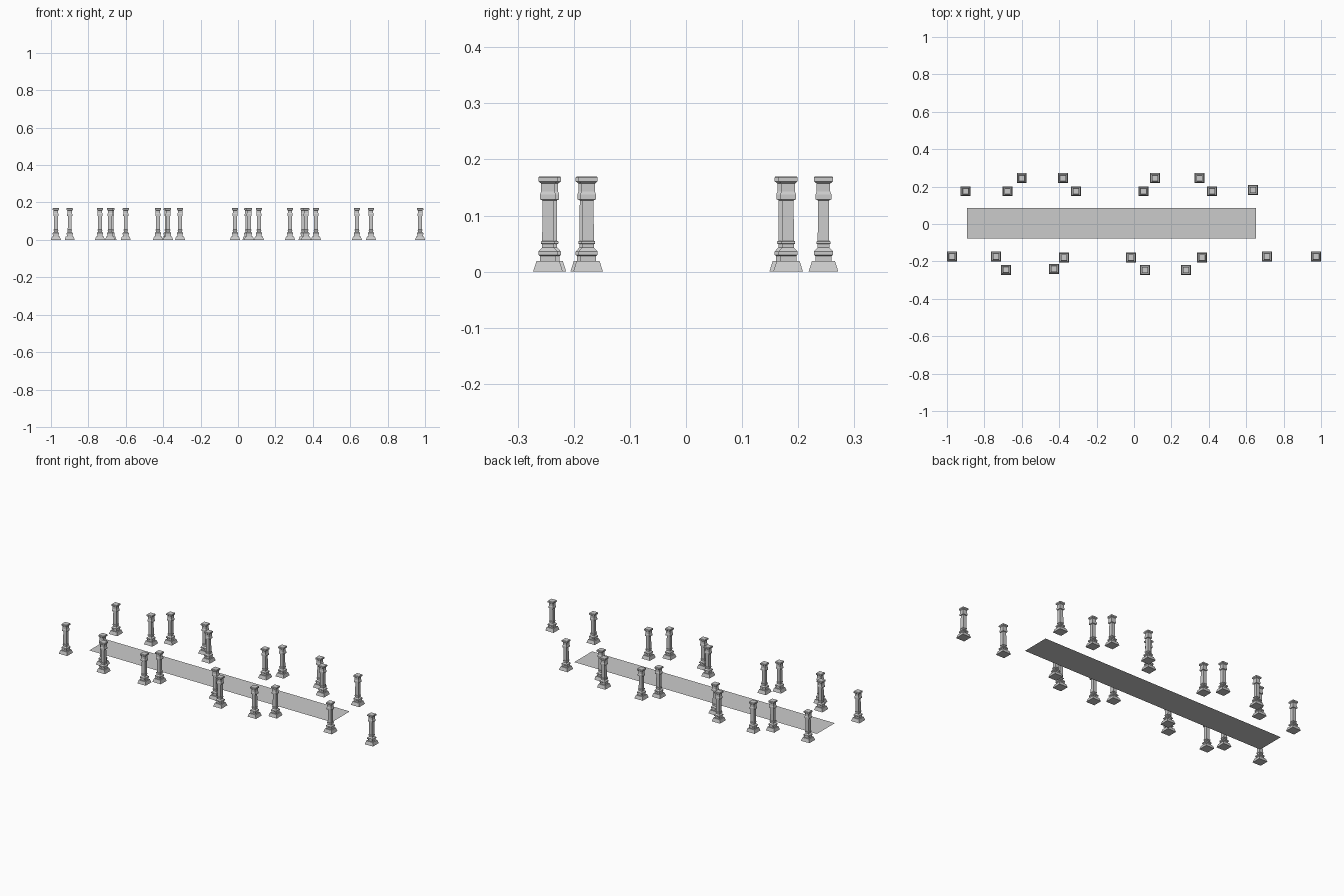
import bpy, bmesh

stone = bpy.data.materials.new("grey_stone")
stone.diffuse_color = (0.6, 0.6, 0.6, 1)

# Square pillar profile: (half width, height)
PROFILE = [
    (0.0265, 0.0), (0.0205, 0.019),      # flared plinth
    (0.0145, 0.019), (0.0145, 0.028),    # step
    (0.0170, 0.030), (0.0170, 0.036),    # lower moulding
    (0.0125, 0.041), (0.0105, 0.043),
    (0.0105, 0.049), (0.0125, 0.050),    # ring at the foot of the shaft
    (0.0125, 0.054), (0.0103, 0.055),
    (0.0098, 0.127),                     # shaft
    (0.0140, 0.129), (0.0140, 0.138),    # upper band
    (0.0120, 0.143), (0.0120, 0.157),    # neck
    (0.0170, 0.161), (0.0170, 0.168),    # cap slab
    (0.0155, 0.170),
]

# Pillar centres, back side then front side
PILLARS = [
    (-0.600, 0.245), (-0.380, 0.245), (0.112, 0.245), (0.350, 0.245),
    (-0.900, 0.175), (-0.676, 0.175), (-0.310, 0.175), (0.050, 0.175),
    (0.417, 0.175), (0.636, 0.182),
    (-0.9735, -0.1745), (-0.738, -0.1745), (0.711, -0.1745), (0.9735, -0.1745),
    (-0.374, -0.1795), (-0.016, -0.1795), (0.364, -0.1795),
    (-0.684, -0.245), (-0.428, -0.240), (0.059, -0.246), (0.278, -0.246),
]


def finish(bm, name):
    bmesh.ops.recalc_face_normals(bm, faces=bm.faces)
    mesh = bpy.data.meshes.new(name)
    bm.to_mesh(mesh)
    bm.free()
    mesh.materials.append(stone)
    return mesh


def place(mesh, name, loc=(0, 0, 0)):
    ob = bpy.data.objects.new(name, mesh)
    ob.location = loc
    bpy.context.collection.objects.link(ob)


# Pillar: square rings lofted along the profile, closed at both ends
bm = bmesh.new()
rings = [[bm.verts.new((sx * r, sy * r, z))
          for sx, sy in ((-1, -1), (1, -1), (1, 1), (-1, 1))] for r, z in PROFILE]
for low, high in zip(rings, rings[1:]):
    for i in range(4):
        j = (i + 1) % 4
        bm.faces.new((low[i], low[j], high[j], high[i]))
bm.faces.new(rings[0][::-1])
bm.faces.new(rings[-1])
pillar = finish(bm, "pillar")
for n, (x, y) in enumerate(PILLARS, 1):
    place(pillar, f"pillar_{n:02d}", (x, y, 0))

# Flat walkway between the two rows
bm = bmesh.new()
bm.faces.new([bm.verts.new(p) for p in
              ((-0.893, -0.077, 0), (0.652, -0.077, 0), (0.652, 0.085, 0), (-0.893, 0.085, 0))])
mesh = bpy.data.meshes.new("walkway")
bm.to_mesh(mesh)
bm.free()
mesh.materials.append(stone)
place(mesh, "walkway")
